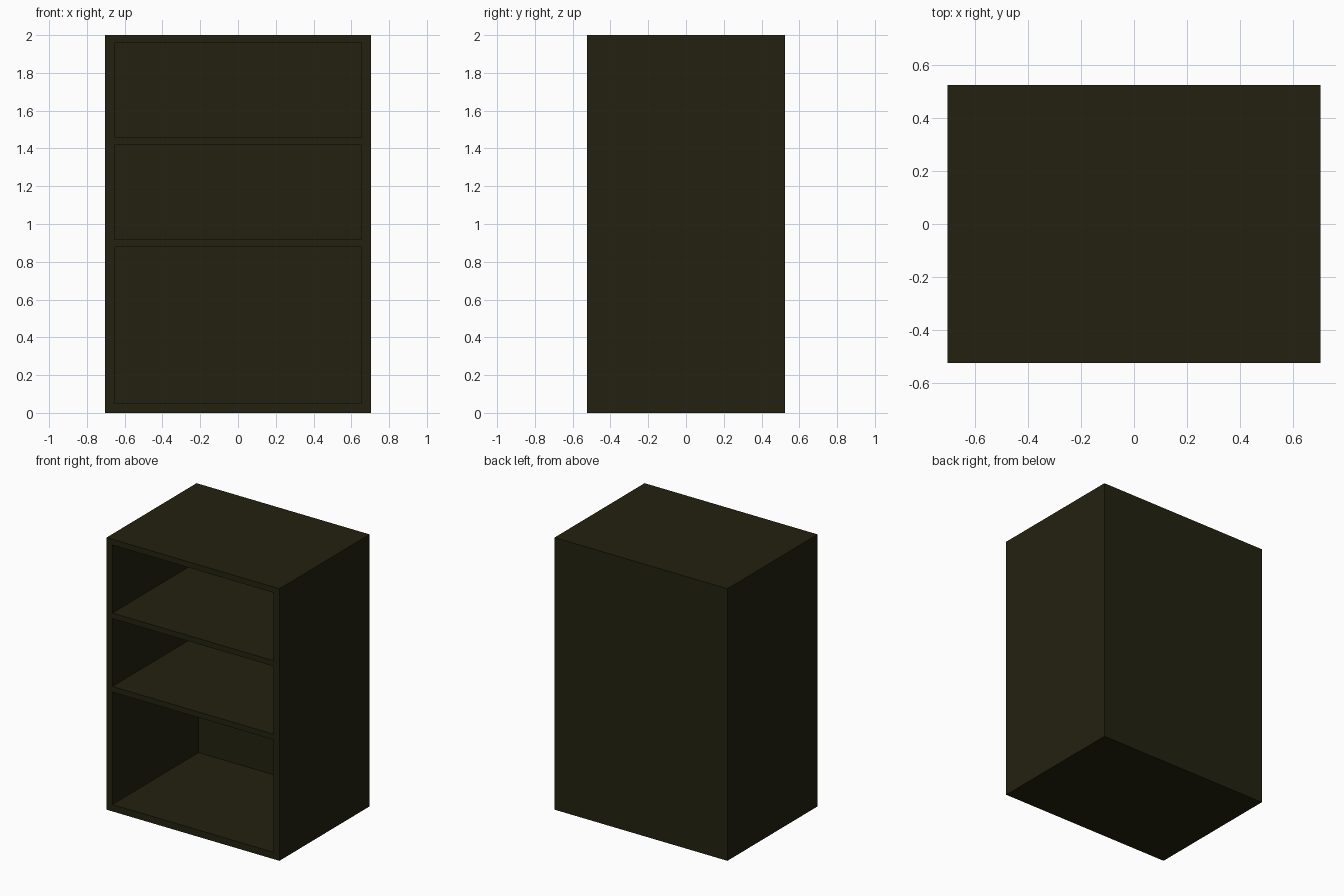
import bpy, bmesh
from mathutils import Vector

if "Cube" in bpy.data.objects:
    bpy.data.objects.remove(bpy.data.objects["Cube"])

# Overall size and opening limits
HX, HY, H = 0.703, 0.523, 2.0
IX, IZ0, IZ1 = 0.655, 0.05, 1.958
BACK = 0.045

wood = bpy.data.materials.new("dark olive brown")
wood.diffuse_color = (0.0172, 0.0156, 0.0050, 1)
wood.use_nodes = True
wood.node_tree.nodes["Principled BSDF"].inputs["Base Color"].default_value = wood.diffuse_color


def add_box(bm, lo, hi):
    """Add an axis-aligned box and return its faces."""
    verts = bmesh.ops.create_cube(bm, size=1)["verts"]
    lo, hi = Vector(lo), Vector(hi)
    for v in verts:
        v.co = (lo + hi) / 2 + v.co * (hi - lo)
    faces = list({f for v in verts for f in v.link_faces})
    for f in faces:
        f.normal_update()
    return faces


def finish(bm, name):
    mesh = bpy.data.meshes.new(name)
    bm.to_mesh(mesh)
    bm.free()
    mesh.materials.append(wood)
    obj = bpy.data.objects.new(name, mesh)
    bpy.context.collection.objects.link(obj)


# Carcass: outer box and inner cavity, joined by a rim around the open front
bm = bmesh.new()
outer = add_box(bm, (-HX, -HY, 0), (HX, HY, H))
inner = add_box(bm, (-IX, -HY, IZ0), (IX, HY - BACK, IZ1))
fronts = [f for f in outer + inner if f.normal.y < -0.9]
bmesh.ops.reverse_faces(bm, faces=inner)
bmesh.ops.delete(bm, geom=fronts, context='FACES_ONLY')
rim = [e for e in bm.edges if e.is_boundary]
bmesh.ops.bridge_loops(bm, edges=rim)
bmesh.ops.recalc_face_normals(bm, faces=bm.faces)
finish(bm, "cabinet_carcass")

# Shelves: flush with the front, open where they meet the sides and back
for name, z0, z1 in (("lower_shelf", 0.877, 0.918), ("upper_shelf", 1.417, 1.458)):
    bm = bmesh.new()
    faces = add_box(bm, (-IX, -HY, z0), (IX, HY - BACK, z1))
    hidden = [f for f in faces if abs(f.normal.x) > 0.9 or f.normal.y > 0.9]
    bmesh.ops.delete(bm, geom=hidden, context='FACES_ONLY')
    finish(bm, name)
